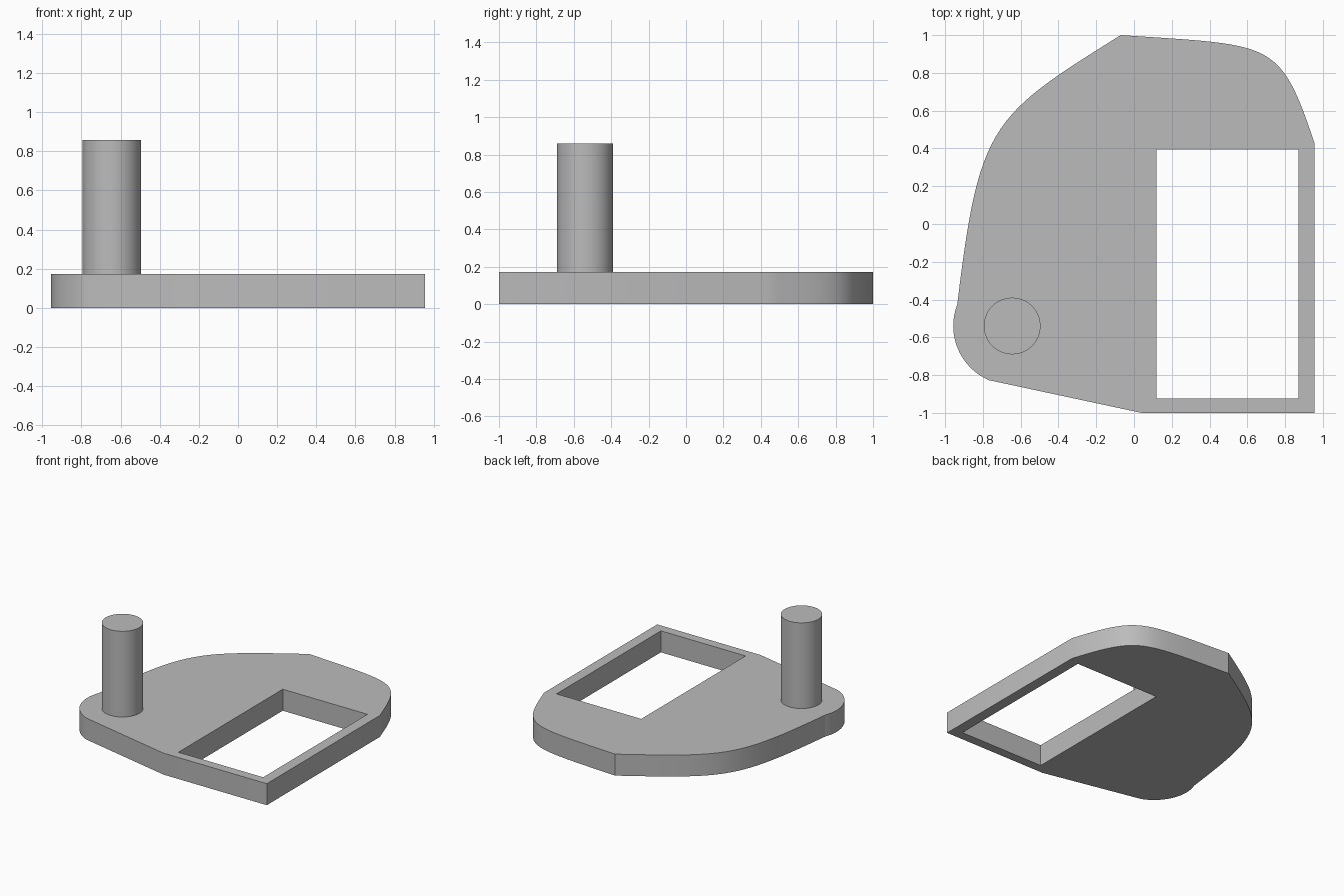
import bpy, bmesh
from math import radians, cos, sin
from mathutils import Vector
from mathutils.geometry import interpolate_bezier

old = bpy.data.objects.get("Cube")
if old:
    bpy.data.objects.remove(old, do_unlink=True)

THICK, TOP = 0.172, 0.858
PIN = Vector((-0.645, -0.54, 0))

grey = bpy.data.materials.new("plain grey")
grey.use_nodes = True
grey.diffuse_color = (0.5, 0.5, 0.5, 1)
grey.node_tree.nodes["Principled BSDF"].inputs["Base Color"].default_value = (0.5, 0.5, 0.5, 1)


def bezier(*pts):
    return interpolate_bezier(*[Vector((x, y, 0)) for x, y in pts], 28)


def finish(obj):
    obj.data.materials.append(grey)
    bpy.ops.object.select_all(action='DESELECT')
    obj.select_set(True)
    bpy.context.view_layer.objects.active = obj
    bpy.ops.object.shade_smooth_by_angle(angle=radians(20))


# Plate outline: straight corner, two swept curves, rounded lobe around the pin
outline = [Vector((0.04, -1, 0)), Vector((0.955, -1, 0))]
outline += bezier((0.955, 0.43), (0.77, 0.98), (0.74, 0.945), (-0.07, 1))
outline += bezier((-0.07, 1), (-0.76, 0.57), (-0.82, 0.53), (-0.935, -0.42))[1:]
for i in range(17):
    a = radians(158 + 89 * i / 16)
    outline.append(PIN + 0.312 * Vector((cos(a), sin(a), 0)))

# Rectangular window
window = [Vector((x, y, 0)) for x, y in
          ((0.12, -0.925), (0.87, -0.925), (0.87, 0.395), (0.12, 0.395))]

# Plate: fill between outline and window, then extrude upward
bm = bmesh.new()
for loop in (outline, window):
    verts = [bm.verts.new(p) for p in loop]
    for i, v in enumerate(verts):
        bm.edges.new((verts[i - 1], v))
bmesh.ops.triangle_fill(bm, edges=bm.edges[:], use_beauty=True, normal=(0, 0, 1))
res = bmesh.ops.extrude_face_region(bm, geom=bm.faces[:], use_keep_orig=True)
bmesh.ops.translate(bm, vec=(0, 0, THICK),
                    verts=[g for g in res["geom"] if isinstance(g, bmesh.types.BMVert)])
bmesh.ops.recalc_face_normals(bm, faces=bm.faces[:])
bmesh.ops.dissolve_limit(bm, angle_limit=radians(0.1), verts=[], edges=bm.edges[:])
mesh = bpy.data.meshes.new("plate")
bm.to_mesh(mesh)
bm.free()
plate = bpy.data.objects.new("plate", mesh)
bpy.context.collection.objects.link(plate)
finish(plate)

# Upright pin
bpy.ops.mesh.primitive_cylinder_add(vertices=64, radius=0.15, depth=TOP - THICK,
                                    location=(PIN.x, PIN.y, (TOP + THICK) / 2))
pin = bpy.context.object
pin.name = "pin"
finish(pin)
